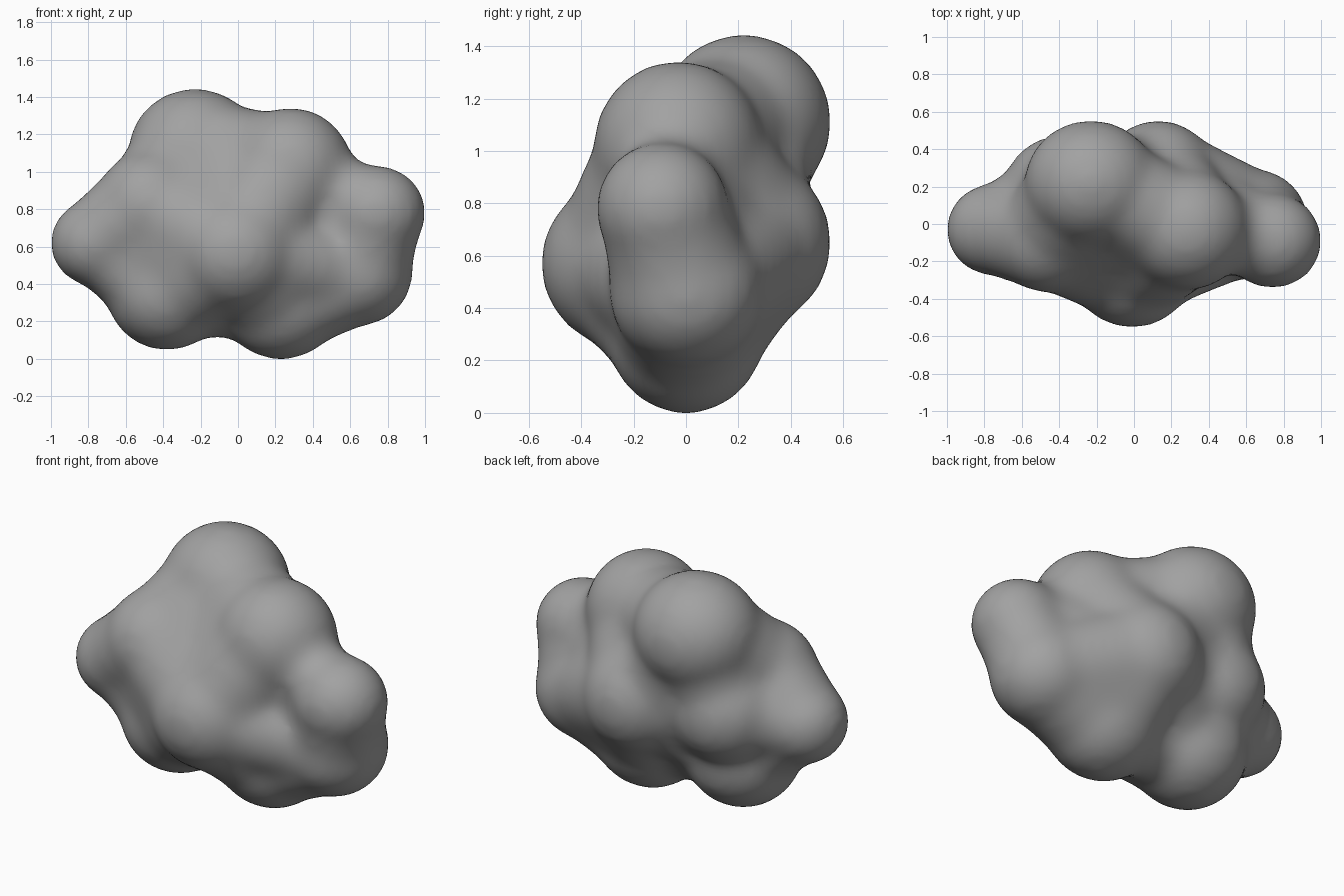
import bpy, bmesh
from mathutils import Vector

cube = bpy.data.objects.get("Cube")
if cube:
    bpy.data.objects.remove(cube, do_unlink=True)

# Single matte grey
grey = bpy.data.materials.new("cloud_grey")
grey.use_nodes = True
colour = (0.36, 0.36, 0.36, 1)
grey.diffuse_color = colour
grey.node_tree.nodes["Principled BSDF"].inputs["Base Color"].default_value = colour

# Puffs of the cloud: centre, radii
PUFFS = {
    "top_back": ((-0.23, 0.22, 1.11), (0.35, 0.33, 0.33)),
    "top_front": ((0.28, -0.03, 1.01), (0.33, 0.32, 0.33)),
    "right_tip": ((0.74, -0.09, 0.78), (0.26, 0.25, 0.25)),
    "lower_right": ((0.64, 0.00, 0.46), (0.29, 0.29, 0.28)),
    "left_tip": ((-0.76, -0.03, 0.62), (0.24, 0.24, 0.23)),
    "upper_left": ((-0.47, -0.07, 0.82), (0.29, 0.29, 0.29)),
    "back_left": ((-0.39, 0.15, 0.68), (0.31, 0.32, 0.31)),
    "lower_left": ((-0.38, 0.00, 0.36), (0.32, 0.32, 0.31)),
    "bottom": ((0.23, 0.00, 0.32), (0.33, 0.30, 0.32)),
    "front_belly": ((-0.01, -0.23, 0.57), (0.33, 0.32, 0.32)),
    "back_belly": ((0.13, 0.24, 0.65), (0.31, 0.31, 0.32)),
}

# Webs that fill the valleys between neighbouring puffs: fullness, puffs
WEBS = [
    (0.84, "top_back top_front front_belly"),
    (0.90, "top_front front_belly"),
    (0.90, "top_back upper_left front_belly"),
    (0.90, "upper_left lower_left front_belly"),
    (0.70, "lower_left bottom front_belly"),
    (0.92, "bottom front_belly"),
    (0.84, "bottom front_belly lower_right"),
    (0.96, "upper_left left_tip"),
    (0.85, "left_tip lower_left upper_left"),
    (0.85, "left_tip back_left"),
    (0.85, "top_back back_left upper_left"),
    (0.75, "back_left lower_left back_belly"),
    (0.75, "top_back back_belly back_left"),
    (0.94, "right_tip lower_right"),
    (0.93, "lower_right bottom back_belly"),
    (0.92, "back_belly top_front"),
    (0.72, "top_front right_tip lower_right back_belly"),
]
ALLOWANCE = 0.007  # made up for by the softening

ball = bmesh.new()
bmesh.ops.create_icosphere(ball, subdivisions=4, radius=1)
directions = [v.co.copy() for v in ball.verts]
ball.free()


def add_hull(bm, names, fullness):
    """Convex skin around the named puffs, each scaled by fullness."""
    points = []
    for name in names:
        centre, radii = PUFFS[name]
        size = Vector(radii) * fullness + Vector.Fill(3, ALLOWANCE)
        points += [bm.verts.new(Vector(centre) + d * size) for d in directions]
    result = bmesh.ops.convex_hull(bm, input=points)
    inner = set(result["geom_interior"]) | set(result["geom_unused"])
    spare = [g for g in inner if isinstance(g, bmesh.types.BMVert)]
    bmesh.ops.delete(bm, geom=spare, context="VERTS")


bm = bmesh.new()
for puff in PUFFS:
    add_hull(bm, [puff], 1.0)
for fullness, names in WEBS:
    add_hull(bm, names.split(), fullness)
bmesh.ops.recalc_face_normals(bm, faces=bm.faces)
mesh = bpy.data.meshes.new("cloud")
bm.to_mesh(mesh)
bm.free()
cloud = bpy.data.objects.new("cloud", mesh)
bpy.context.collection.objects.link(cloud)

# Fuse the puffs and soften the creases
fuse = cloud.modifiers.new("fuse", "REMESH")
fuse.mode = "VOXEL"
fuse.voxel_size = 0.03
soften = cloud.modifiers.new("soften", "SMOOTH")
soften.factor = 0.5
soften.iterations = 24

bpy.context.view_layer.objects.active = cloud
cloud.select_set(True)
for name in ("fuse", "soften"):
    bpy.ops.object.modifier_apply(modifier=name)

# Smooth grey finish
cloud.data.materials.clear()
cloud.data.materials.append(grey)
cloud.data.shade_smooth()
